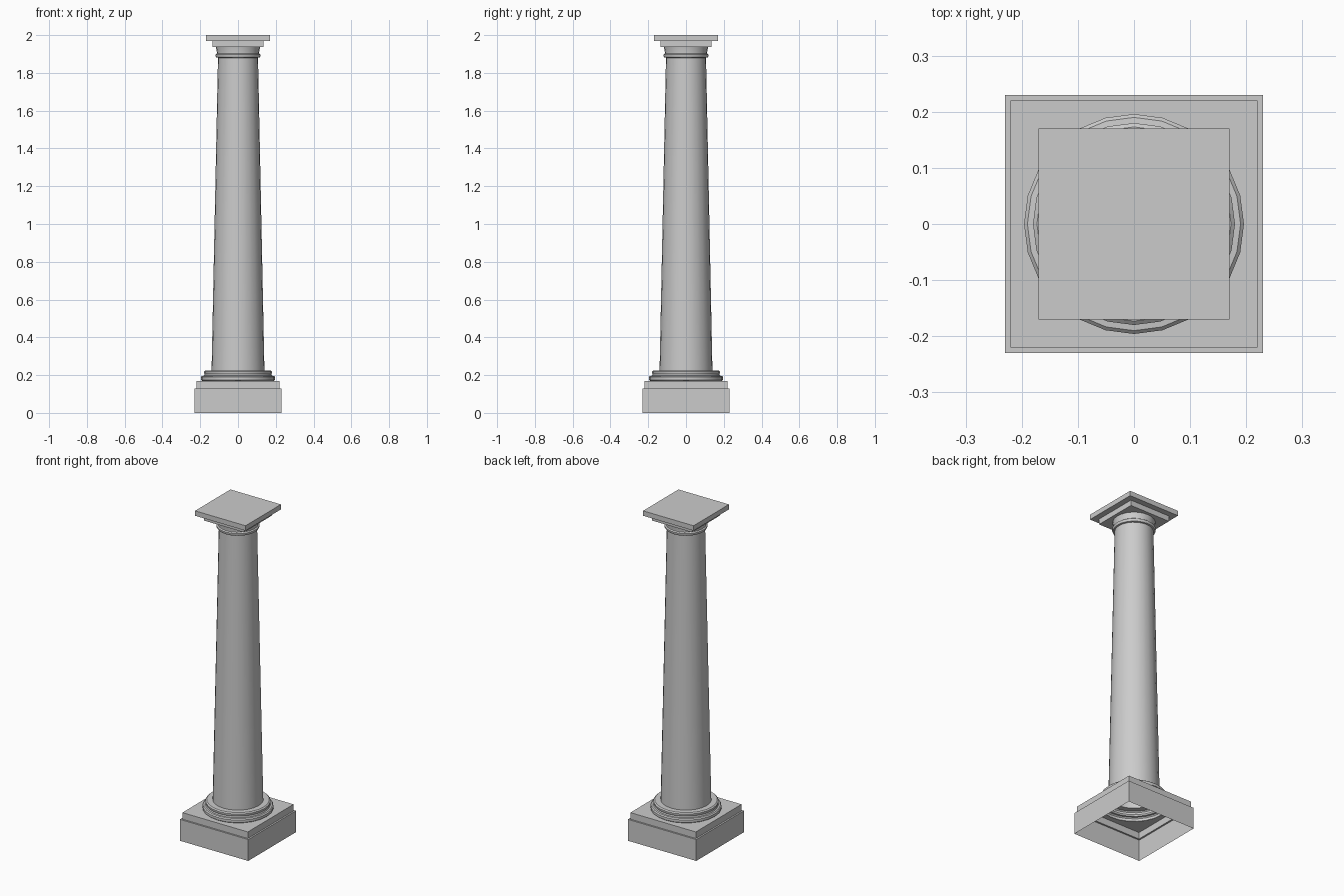
import bpy, bmesh, math

if "Cube" in bpy.data.objects:
    bpy.data.objects.remove(bpy.data.objects["Cube"])

SIDES = 24


def square(bm, h, z):
    pts = [(-h, -h), (h, -h), (h, h), (-h, h)]
    return [bm.verts.new((x, y, z)) for x, y in pts]


def circle(bm, r, z):
    return [bm.verts.new((r * math.cos(2 * math.pi * i / SIDES),
                          r * math.sin(2 * math.pi * i / SIDES), z)) for i in range(SIDES)]


def skin(bm, a, b):
    n = len(a)
    for i in range(n):
        j = (i + 1) % n
        bm.faces.new((a[i], a[j], b[j], b[i]))


def holed_face(bm, sq, ring):
    # flat square face with a round hole, one fan per corner plus side triangles
    q = SIDES // 4
    for c in range(4):
        mid = (SIDES * 5 // 8 + c * q) % SIDES
        for k in range(-q // 2, q // 2):
            bm.faces.new((sq[c], ring[(mid + k + 1) % SIDES], ring[(mid + k) % SIDES]))
        bm.faces.new((sq[c], sq[(c + 1) % 4], ring[(mid + q // 2) % SIDES]))


def finish(bm, name, smooth=False):
    bmesh.ops.recalc_face_normals(bm, faces=bm.faces)
    # open shells: make sure normals face away from the axis
    side = max(bm.faces, key=lambda f: f.calc_area() * (abs(f.normal.z) < 0.5))
    if side.normal.dot(side.calc_center_median() * 1) < 0 and abs(side.normal.z) < 0.1:
        bmesh.ops.reverse_faces(bm, faces=bm.faces)
    me = bpy.data.meshes.new(name)
    bm.to_mesh(me)
    bm.free()
    ob = bpy.data.objects.new(name, me)
    bpy.context.collection.objects.link(ob)
    if smooth:
        bpy.ops.object.select_all(action='DESELECT')
        bpy.context.view_layer.objects.active = ob
        ob.select_set(True)
        bpy.ops.object.shade_smooth_by_angle(angle=math.radians(30))
    return ob


def stepped_block(name, profile, hole, hole_at_start, cap_end):
    bm = bmesh.new()
    loops = [square(bm, h, z) for h, z in profile]
    for a, b in zip(loops, loops[1:]):
        skin(bm, a, b)
    end = 0 if hole_at_start else -1
    holed_face(bm, loops[end], circle(bm, hole, profile[end][1]))
    if cap_end:
        bm.faces.new(loops[-1])
    return finish(bm, name)


def lathe(name, profile):
    bm = bmesh.new()
    loops = [circle(bm, r, z) for r, z in profile]
    for a, b in zip(loops, loops[1:]):
        skin(bm, a, b)
    return finish(bm, name, True)


# Hollow square plinth, open underneath
stepped_block("plinth", [(0.23, 0), (0.23, 0.13), (0.22, 0.13), (0.22, 0.17)],
              0.19, False, False)

# Round base mouldings
lathe("base_moulding", [(0.19, 0.17), (0.196, 0.175), (0.196, 0.19), (0.19, 0.196),
                        (0.18, 0.197), (0.177, 0.205), (0.18, 0.211), (0.18, 0.219),
                        (0.173, 0.225), (0.14, 0.225)])

# Tapered shaft
lathe("shaft", [(0.14, 0.225), (0.106, 1.88)])

# Neck ring and flared neck under the capital
lathe("neck", [(0.106, 1.88), (0.115, 1.882), (0.119, 1.89), (0.119, 1.897),
               (0.112, 1.902), (0.112, 1.91), (0.117, 1.937)])

# Square capital with wider top slab
stepped_block("capital", [(0.135, 1.937), (0.135, 1.97), (0.17, 1.97), (0.17, 2.0)],
              0.117, True, True)
